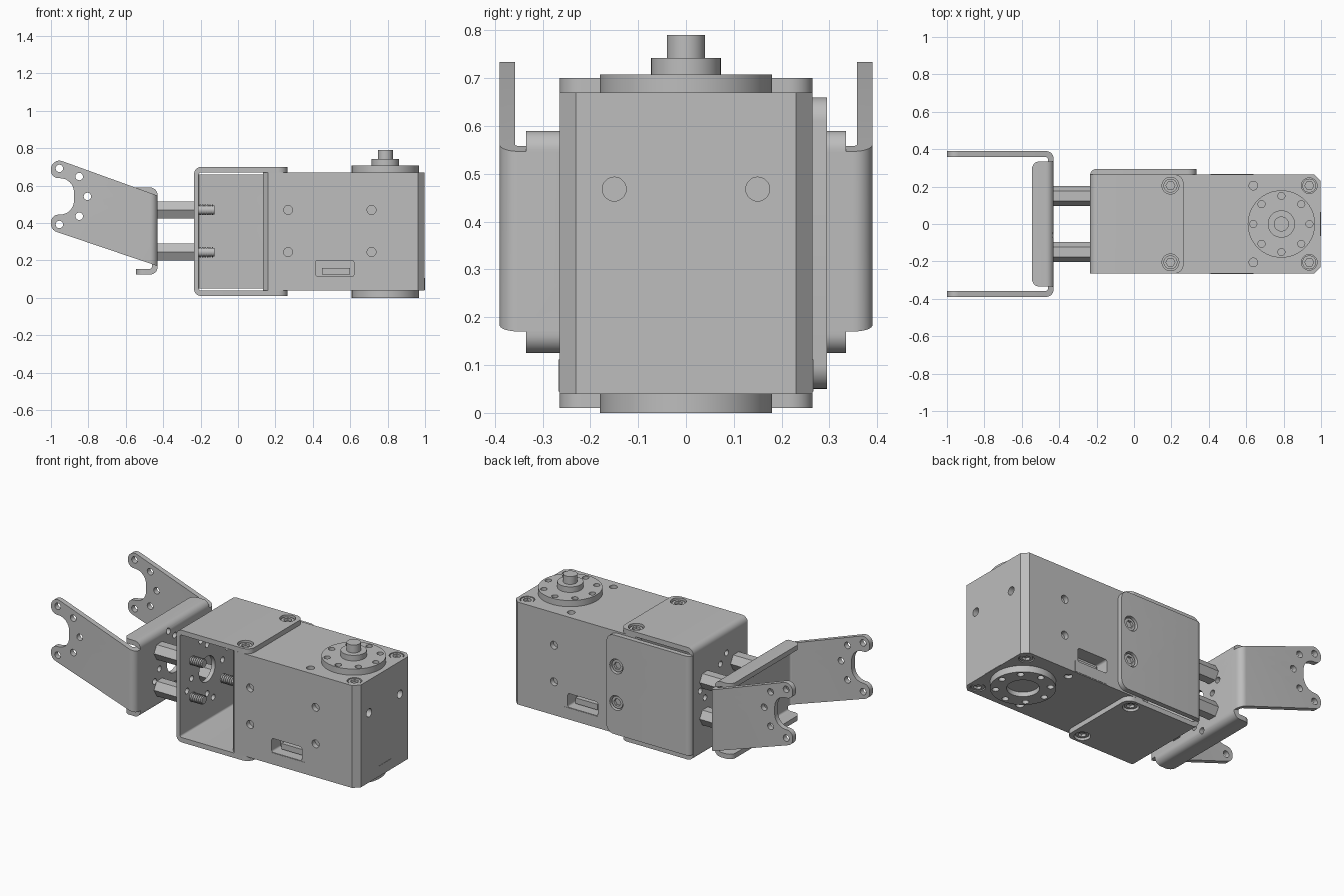
import bpy, bmesh
from math import cos, sin, pi, radians
from mathutils import Vector

cube = bpy.data.objects.get("Cube")
if cube:
    bpy.data.objects.remove(cube, do_unlink=True)

metal = bpy.data.materials.new("light_grey_metal")
GREY = (0.51, 0.51, 0.51, 1)
metal.diffuse_color = GREY
metal.use_nodes = True
metal.node_tree.nodes["Principled BSDF"].inputs["Base Color"].default_value = GREY


def circle(a, b, r, n=28):
    return [(a + r * cos(2 * pi * i / n), b + r * sin(2 * pi * i / n)) for i in range(n)]


def rect(a0, a1, b0, b1, r=0):
    return outline((a0, b0, r), (a1, b0, r), (a1, b1, r), (a0, b1, r))


def outline(*corners):
    """Polygon whose corners (a, b, radius) are rounded where a radius is given."""
    pts = []
    for i, c in enumerate(corners):
        p = Vector(c[:2])
        r = c[2] if len(c) > 2 else 0
        if not r:
            pts.append(tuple(p))
            continue
        u = (Vector(corners[i - 1][:2]) - p).normalized()
        v = (Vector(corners[(i + 1) % len(corners)][:2]) - p).normalized()
        half = u.angle(v) / 2
        centre = p + (u + v).normalized() * r / sin(half)
        start = p + u * r / (sin(half) / cos(half)) - centre
        end = p + v * r / (sin(half) / cos(half)) - centre
        sweep = start.angle_signed(end)
        for k in range(9):
            t = -sweep * k / 8
            pts.append((centre.x + start.x * cos(t) - start.y * sin(t),
                        centre.y + start.x * sin(t) + start.y * cos(t)))
    return pts


PLACE = {"x": lambda a, b, h: (h, a, b), "y": lambda a, b, h: (a, h, b), "z": lambda a, b, h: (a, b, h)}


def make(name, *solids):
    """One object from extruded solids (points, axis, low, high)."""
    bm = bmesh.new()
    for pts, axis, lo, hi in solids:
        rings = [[bm.verts.new(PLACE[axis](a, b, h)) for a, b in pts] for h in (lo, hi)]
        bm.faces.new(rings[0][::-1])
        bm.faces.new(rings[1])
        for i in range(len(pts)):
            j = (i + 1) % len(pts)
            bm.faces.new((rings[0][i], rings[0][j], rings[1][j], rings[1][i]))
    bmesh.ops.recalc_face_normals(bm, faces=bm.faces)
    mesh = bpy.data.meshes.new(name)
    bm.to_mesh(mesh)
    bm.free()
    mesh.materials.append(metal)
    obj = bpy.data.objects.new(name, mesh)
    bpy.context.collection.objects.link(obj)
    return obj


def carve(obj, *solids, op="DIFFERENCE"):
    cutter = make("cutter", *solids)
    cutter.hide_render = True
    mod = obj.modifiers.new("carve", "BOOLEAN")
    mod.operation, mod.solver, mod.object = op, "EXACT", cutter
    bpy.context.view_layer.objects.active = obj
    bpy.ops.object.modifier_apply(modifier=mod.name)
    bpy.data.objects.remove(cutter, do_unlink=True)


BOLT_Z = (0.245, 0.47)
MID_Z = 0.357
HORN_X = 0.788
SIDES = (-1, 1)

# Motor housing with chamfered upright edges
body = make("motor_housing", (outline((0.135, -0.24), (0.16, -0.265), (0.963, -0.265), (0.998, -0.23),
            (0.998, 0.23), (0.963, 0.265), (0.16, 0.265), (0.135, 0.24)), "z", 0.04, 0.67))
cuts = [(circle(y, 0.468, 0.025), "x", 0.96, 1.1) for y in (-0.15, 0.15)]
for s in SIDES:
    face = sorted((s * 0.235, s * 0.4))
    cuts += [(circle(x, z, 0.024), "y", *face) for x in (0.268, 0.714) for z in BOLT_Z]
    cuts.append((rect(0.415, 0.62, 0.115, 0.2, 0.012), "y", *sorted((s * 0.18, s * 0.4))))
    for lo, hi in ((0.0, 0.06), (0.65, 0.8)):
        cuts.append((circle(0.638, s * 0.205, 0.023), "z", lo, hi))
        cuts.append((circle(0.937, s * 0.205, 0.042), "z", lo, hi))
carve(body, *cuts)

# Socket blocks and thin cover panels on the housing
for s, side in zip(SIDES, ("front", "back")):
    make(side + "_socket", (rect(0.45, 0.6, 0.125, 0.16), "y", *sorted((s * 0.17, s * 0.22))))
    make(side + "_cover_panel", (rect(0.41, 0.64, 0.045, 0.112), "y", *sorted((s * 0.264, s * 0.267))))
make("end_cover_panel", (rect(-0.065, 0.065, 0.041, 0.105), "x", 0.99, 1.0))

# Output horn, hub and shaft, and the idler horn below
ring_holes = [circle(HORN_X + 0.15 * cos(k * pi / 4), 0.15 * sin(k * pi / 4), 0.019, 16) for k in range(8)]
horn = make("output_horn", (circle(HORN_X, 0, 0.18, 64), "z", 0.67, 0.708))
carve(horn, *[(h, "z", 0.685, 0.8) for h in ring_holes])
make("output_hub", (circle(HORN_X, 0, 0.073, 40), "z", 0.7, 0.742))
make("output_shaft", (circle(HORN_X, 0, 0.04, 32), "z", 0.74, 0.79))
idler = make("idler_horn", (circle(HORN_X, 0, 0.18, 64), "z", 0.0, 0.04))
carve(idler, (circle(HORN_X, 0, 0.09, 40), "z", -0.1, 0.028), *[(h, "z", -0.1, 0.025) for h in ring_holes])


# Socket-head screws
def screw(name, axis, a, b, lo, hi, outward):
    obj = make(name, (circle(a, b, 0.037), axis, lo, hi))
    socket = (hi - 0.015, hi + 0.1) if outward > 0 else (lo - 0.1, lo + 0.015)
    carve(obj, (circle(a, b, 0.024, 6), axis, *socket))


for y in (-0.205, 0.205):
    screw("top_housing_screw", "z", 0.937, y, 0.64, 0.667, 1)
    screw("bottom_housing_screw", "z", 0.937, y, 0.043, 0.07, -1)
    screw("top_bracket_screw", "z", 0.195, y, 0.66, 0.69, 1)
    screw("bottom_bracket_screw", "z", 0.195, y, 0.02, 0.05, -1)
for z in BOLT_Z:
    screw("back_bracket_screw", "y", 0.268, z, 0.23, 0.285, 1)

# Hole pattern shared by the two bracket webs
web_holes = [circle(0, MID_Z, 0.078, 32)]
for k in range(4):
    for r, turn in ((0.15, 0), (0.205, 17)):
        t = k * pi / 2 + radians(turn)
        web_holes.append(circle(r * cos(t), MID_Z + r * sin(t), 0.018, 16))

# Housing bracket: bent channel with rounded flange ends
channel = make("housing_bracket", (outline((0.265, 0.01), (0.265, 0.04), (-0.21, 0.04, 0.012),
               (-0.21, 0.67, 0.012), (0.265, 0.67), (0.265, 0.7), (-0.235, 0.7, 0.038),
               (-0.235, 0.01, 0.038)), "y", -0.265, 0.265))
carve(channel, (outline((-0.5, -0.2649), (0.265, -0.2649, 0.05), (0.265, 0.2649, 0.05), (-0.5, 0.2649)),
                "z", -0.1, 1), op="INTERSECT")
carve(channel, *[(h, "x", -0.4, -0.15) for h in web_holes],
      *[(circle(0.195, y, 0.045), "z", lo, hi) for y in (-0.205, 0.205) for lo, hi in ((-0.1, 0.1), (0.6, 0.8))])

# Back flange of the housing bracket
flange = make("bracket_back_flange", (outline((-0.235, 0.25), (-0.235, 0.295, 0.035), (0.335, 0.295),
              (0.335, 0.265), (-0.21, 0.265, 0.01), (-0.21, 0.25)), "z", 0.05, 0.66))
carve(flange, (outline((-0.5, 0.0501), (0.335, 0.0501, 0.05), (0.335, 0.6599, 0.05), (-0.5, 0.6599)),
               "y", 0, 1), op="INTERSECT")
carve(flange, *[(circle(0.268, z, 0.045), "y", 0.2, 0.4) for z in BOLT_Z])

# Hex standoffs with threaded studs reaching inside the bracket
for y in (-0.15, 0.15):
    for z in BOLT_Z:
        make("hex_standoff", (circle(y, z, 0.053, 6), "x", -0.43, -0.235))
        ridges = [(circle(y, z, 0.028, 20), "x", x, x + 0.007)
                  for x in (-0.205 + 0.013 * i for i in range(6))]
        make("threaded_stud", (circle(y, z, 0.023, 20), "x", -0.24, -0.125), *ridges)

# Fork bracket: bent channel trimmed to the notched arm outline
fork = make("fork_bracket", (outline((-1.05, -0.39), (-0.43, -0.39, 0.04), (-0.43, 0.39, 0.04), (-1.05, 0.39),
            (-1.05, 0.358), (-0.46, 0.358, 0.012), (-0.46, -0.358, 0.012), (-1.05, -0.358)), "z", 0, 0.9))
carve(fork, (outline((-0.4, 0.16), (-0.4, 0.536), (-1, 0.753, 0.045), (-1, 0.64, 0.04),
             (-0.877, 0.64, 0.075), (-0.877, 0.445, 0.075), (-1, 0.445, 0.04), (-1, 0.363, 0.044)),
             "y", -0.6, 0.6), op="INTERSECT")
arm_holes = []
for k in range(-2, 3):
    t = k * pi / 4
    arm_holes.append((circle(-0.955 + 0.15 * cos(t), 0.5425 + 0.15 * sin(t), 0.02, 20), "y", -0.6, 0.6))
carve(fork, *arm_holes)
carve(fork, *[(h, "x", -0.6, -0.35) for h in web_holes])

# Stiffening lips above and below the fork web
lips = make("fork_web_lips", (outline((-0.545, 0.125), (-0.43, 0.125, 0.04), (-0.43, 0.59, 0.04), (-0.545, 0.59),
            (-0.545, 0.56), (-0.46, 0.56, 0.012), (-0.46, 0.155, 0.012), (-0.545, 0.155)), "y", -0.335, 0.335))
carve(lips, (outline((-0.545, -0.3349, 0.04), (-0.3, -0.3349), (-0.3, 0.3349), (-0.545, 0.3349, 0.04)),
             "z", 0, 1), op="INTERSECT")
carve(lips, *[(h, "x", -0.5, -0.35) for h in web_holes])

# Smooth round surfaces, keep edges crisp
for obj in bpy.context.scene.objects:
    obj.select_set(obj.type == "MESH")
bpy.context.view_layer.objects.active = body
bpy.ops.object.shade_smooth_by_angle(angle=radians(28))
